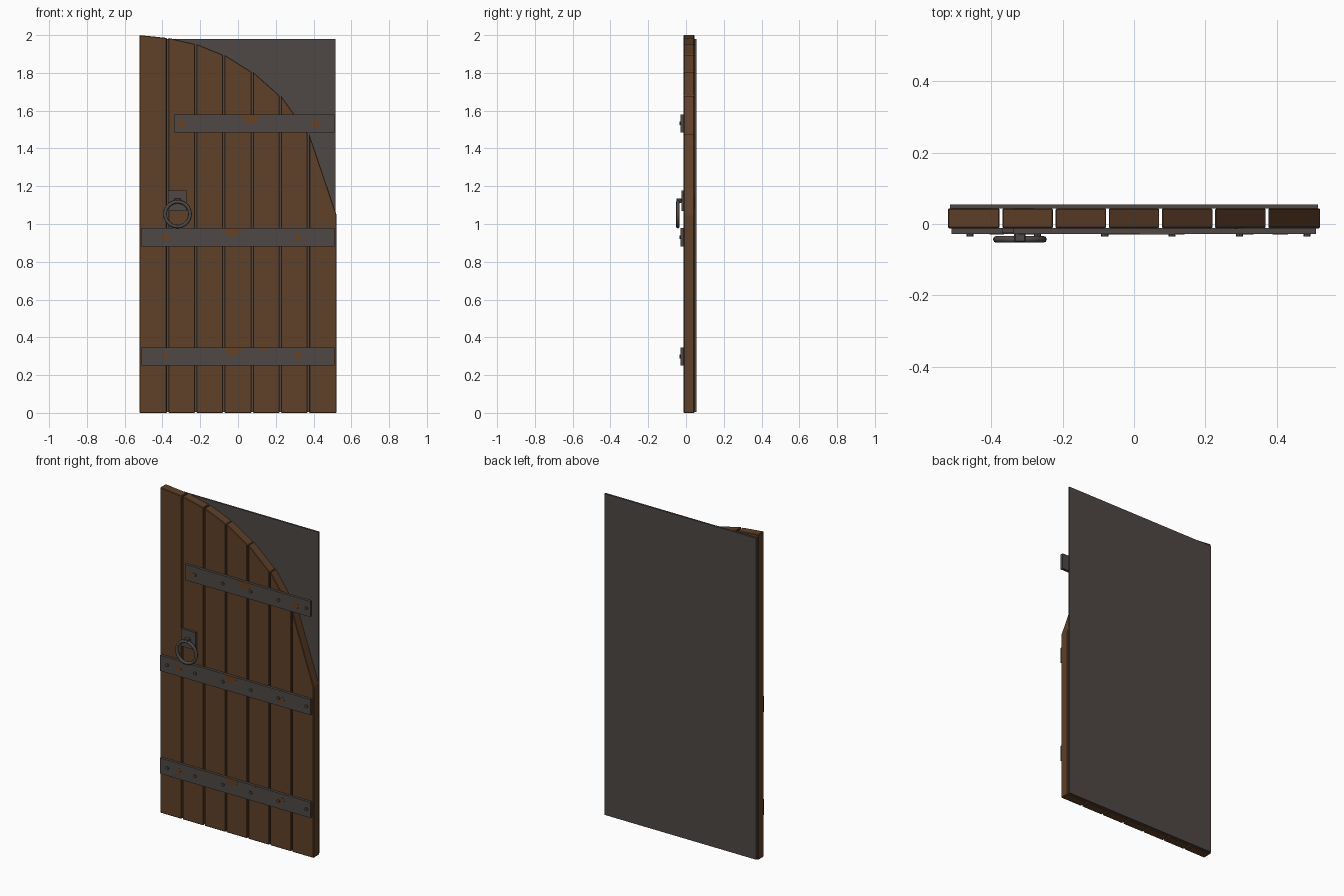
import bpy, bmesh, math

if "Cube" in bpy.data.objects:
    bpy.data.objects.remove(bpy.data.objects["Cube"])

def mat(name, c):
    m = bpy.data.materials.new(name)
    m.diffuse_color = (*c, 1)
    m.use_nodes = True
    m.node_tree.nodes["Principled BSDF"].inputs["Base Color"].default_value = m.diffuse_color
    return m

WOOD = mat("brown wood", (0.115, 0.052, 0.022))
IRON = mat("grey iron", (0.078, 0.066, 0.060))
RUST = mat("rust", (0.135, 0.052, 0.018))

def prism(name, pts, y0, y1, m, bevel=0):
    """Extrude an outline in the xz plane from y0 to y1."""
    bm = bmesh.new()
    f = bm.faces.new([bm.verts.new((x, y0, z)) for x, z in pts])
    r = bmesh.ops.extrude_face_region(bm, geom=[f])
    for v in r["geom"]:
        if isinstance(v, bmesh.types.BMVert):
            v.co.y = y1
    bmesh.ops.recalc_face_normals(bm, faces=bm.faces)
    if bevel:
        bmesh.ops.bevel(bm, geom=bm.edges[:], offset=bevel, segments=1, affect='EDGES')
    me = bpy.data.meshes.new(name)
    bm.to_mesh(me)
    bm.free()
    me.materials.append(m)
    ob = bpy.data.objects.new(name, me)
    bpy.context.collection.objects.link(ob)
    return ob

def rect(x0, x1, z0, z1):
    return [(x0, z0), (x1, z0), (x1, z1), (x0, z1)]

def disc(x, z, r, n):
    return [(x + r * math.cos(2 * math.pi * i / n), z + r * math.sin(2 * math.pi * i / n)) for i in range(n)]

# Seven planks whose tops follow the half arch
tops = [2.0, 1.985, 1.953, 1.895, 1.806, 1.68, 1.478, 1.048]
pitch = 1.044 / 7
for i in range(7):
    x0 = -0.522 + i * pitch + (0.004 if i else 0)
    x1 = -0.522 + (i + 1) * pitch - (0.004 if i < 6 else 0)
    prism("plank", [(x0, 0), (x1, 0), (x1, tops[i + 1]), (x0, tops[i])], -0.012, 0.044, WOOD, 0.003)

# Backing sheet
prism("back_plate", rect(-0.516, 0.516, 0.005, 1.98), 0.044, 0.055, IRON)

# Straps with rivets and rust patches
rivets = [-0.46 + 0.189 * i for i in range(6)]
straps = [(-0.512, 0.25, rivets, [(-0.025, 0.345, 0.045), (-0.385, 0.30, 0.016), (0.315, 0.305, 0.02), (0.13, 0.335, 0.012)]),
          (-0.512, 0.882, rivets, [(-0.03, 0.977, 0.045), (-0.385, 0.93, 0.02), (0.315, 0.925, 0.02)]),
          (-0.34, 1.485, rivets[1:], [(0.065, 1.58, 0.048), (-0.30, 1.53, 0.022), (0.41, 1.53, 0.022)])]
for x0, z0, xs, patches in straps:
    z1 = z0 + 0.096
    prism("strap", rect(x0, 0.511, z0, z1), -0.028, -0.011, IRON)
    for x in xs:
        prism("rivet", disc(x, z0 + 0.048, 0.010, 8), -0.035, -0.026, IRON)
    for x, z, r in patches:
        # patches touching the strap's upper edge become half discs
        pts = [p for p in disc(x, z, r, 12) if p[1] <= z1 + 0.003]
        prism("rust_patch", [(a, min(b, z1)) for a, b in pts], -0.0288, -0.027, RUST)

# Ring handle with its plate and staple
prism("handle_plate", rect(-0.37, -0.272, 1.07, 1.178), -0.025, -0.011, IRON)
prism("handle_staple", rect(-0.336, -0.304, 1.112, 1.136), -0.050, -0.024, IRON, 0.003)
bpy.ops.mesh.primitive_torus_add(location=(-0.32, -0.043, 1.052), rotation=(math.pi / 2, 0, 0),
                                 major_radius=0.066, minor_radius=0.0095, major_segments=24, minor_segments=8)
ring = bpy.context.object
ring.name = "handle_ring"
ring.data.materials.append(IRON)
bpy.ops.object.shade_smooth_by_angle(angle=math.radians(50))
